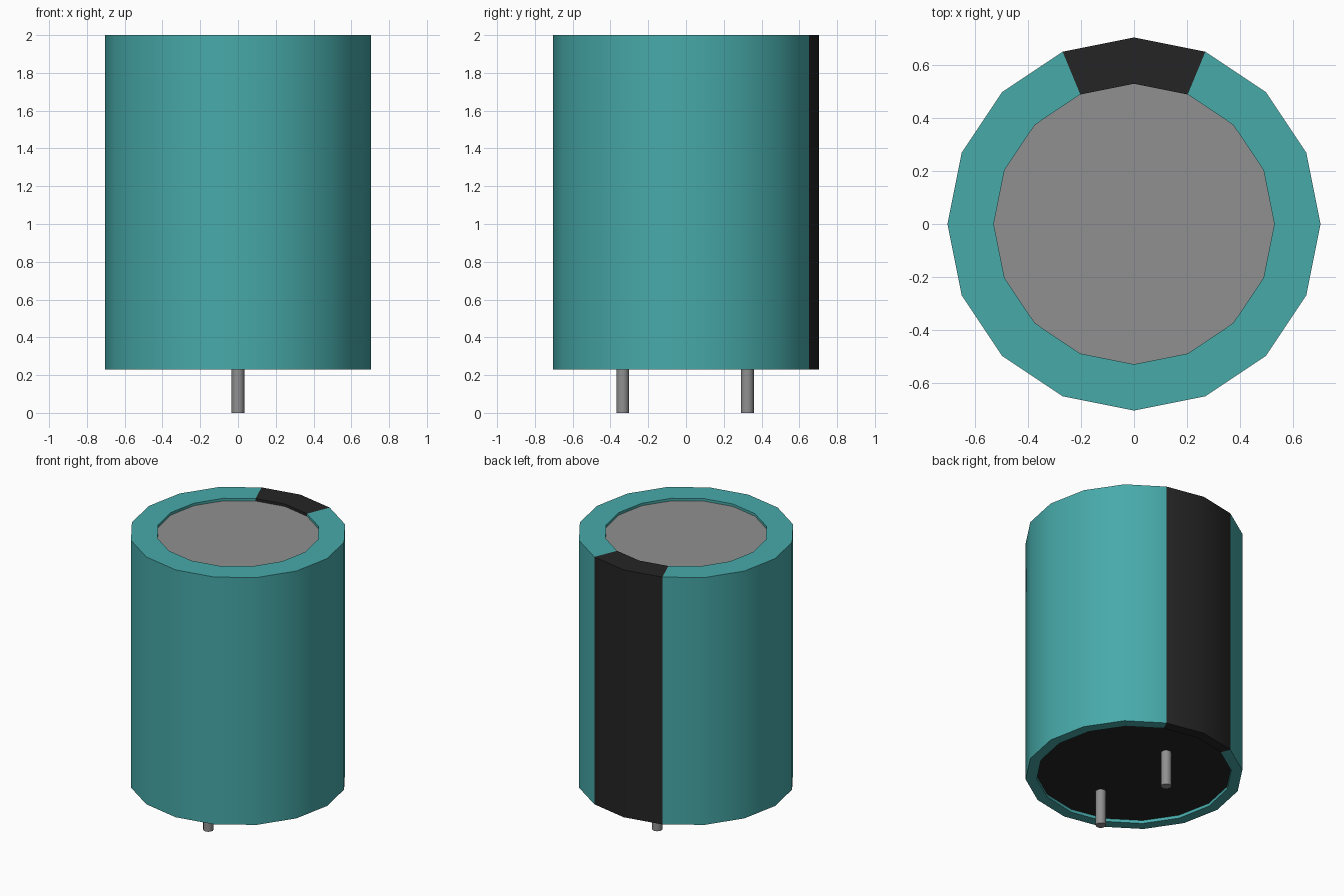
import bpy, bmesh, math

cube = bpy.data.objects.get("Cube")
if cube:
    bpy.data.objects.remove(cube, do_unlink=True)

SIDES = 16


def material(name, color):
    m = bpy.data.materials.new(name)
    m.use_nodes = True
    rgba = (*color, 1)
    m.diffuse_color = rgba
    m.node_tree.nodes["Principled BSDF"].inputs["Base Color"].default_value = rgba
    return m


teal = material("teal_sleeve", (0.064, 0.40, 0.40))
black = material("black", (0.018, 0.018, 0.018))
metal = material("grey_metal", (0.28, 0.28, 0.28))


def lathe(name, profile, sides, mats, cap_start=False, cap_end=False, pick=None):
    """Revolve (radius, z) points listed from the top down."""
    bm = bmesh.new()
    rings = []
    for r, z in profile:
        angles = [math.tau * i / sides for i in range(sides)]
        rings.append([bm.verts.new((r * math.cos(a), r * math.sin(a), z)) for a in angles])
    for a, b in zip(rings, rings[1:]):
        for i in range(sides):
            j = (i + 1) % sides
            f = bm.faces.new((a[i], b[i], b[j], a[j]))
            if pick:
                f.material_index = pick(f.calc_center_median())
    if cap_start:
        bm.faces.new(rings[0])
    if cap_end:
        bm.faces.new(rings[-1][::-1])
    mesh = bpy.data.meshes.new(name)
    bm.to_mesh(mesh)
    bm.free()
    for m in mats:
        mesh.materials.append(m)
    obj = bpy.data.objects.new(name, mesh)
    bpy.context.collection.objects.link(obj)
    bpy.ops.object.select_all(action="DESELECT")
    obj.select_set(True)
    bpy.context.view_layer.objects.active = obj
    bpy.ops.object.shade_smooth_by_angle(angle=math.radians(35))
    return obj


def stripe(c):
    """The two facets facing the back carry the black polarity stripe."""
    return int(abs(math.atan2(c.x, c.y)) < math.radians(22.5))


# Sleeve wrapped over the rims, with shallow recesses at both ends
lathe("sleeve", [(0.53, 1.982), (0.53, 2), (0.705, 2), (0.705, 0.23),
                 (0.633, 0.23), (0.633, 0.252)], SIDES, [teal, black], pick=stripe)

# Metal disc in the top recess and rubber plug in the bottom one
lathe("top_disc", [(0.53, 1.982)], SIDES, [metal], cap_start=True)
lathe("bottom_plug", [(0.633, 0.252)], SIDES, [black], cap_end=True)

# Two wire leads
for name, y in (("front_lead", -0.335), ("back_lead", 0.325)):
    lead = lathe(name, [(0.034, 0.26), (0.034, 0)], 12, [metal], True, True)
    lead.location.y = y
